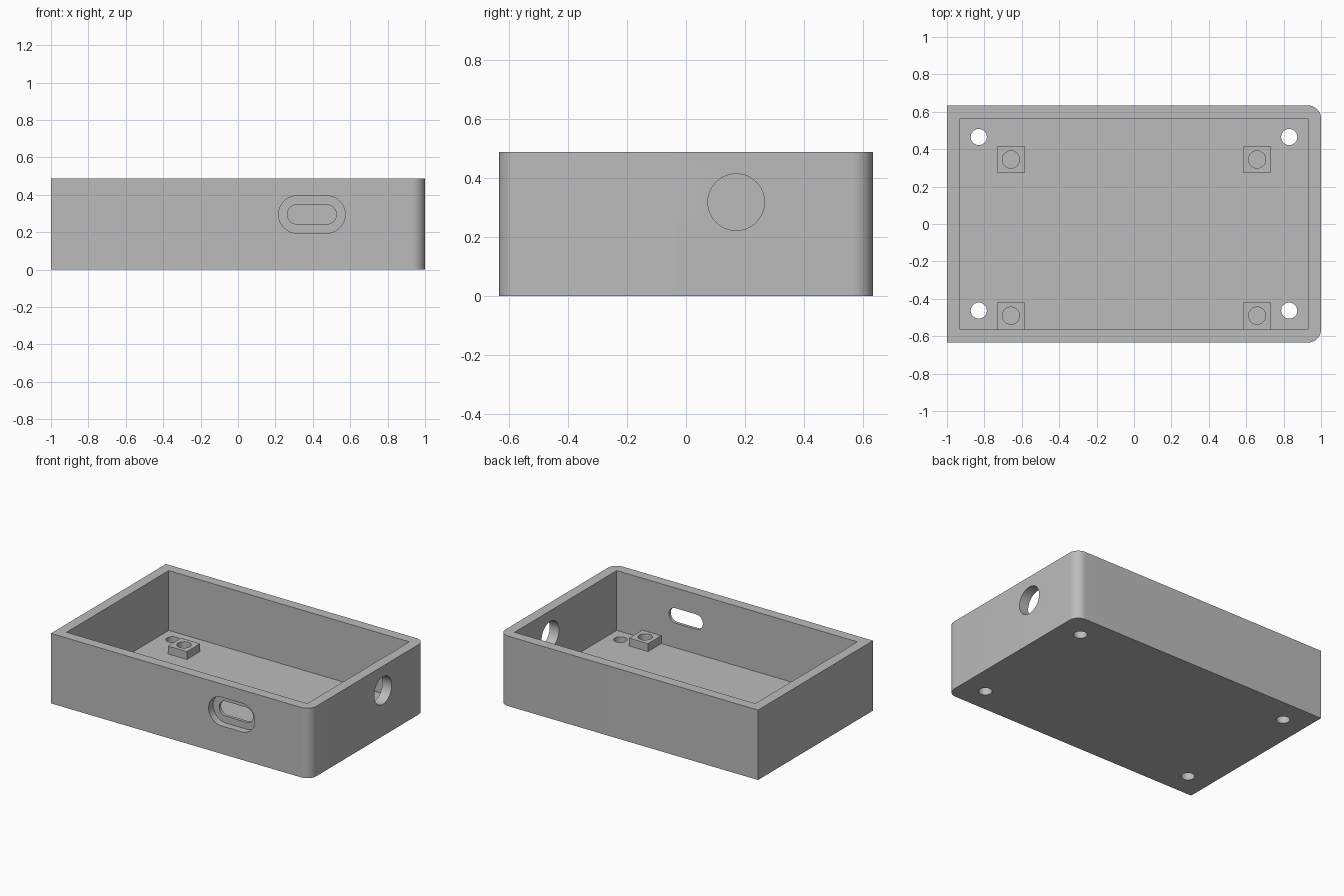
import bpy, bmesh, math

if "Cube" in bpy.data.objects:
    bpy.data.objects.remove(bpy.data.objects["Cube"])

HX, HY, HEIGHT = 1.0, 0.634, 0.488
WALL, FLOOR, PAD = 0.071, 0.071, 0.055

grey = bpy.data.materials.new("plain grey")
grey.use_nodes = True
grey.diffuse_color = (0.5, 0.5, 0.5, 1)
grey.node_tree.nodes["Principled BSDF"].inputs["Base Color"].default_value = (0.5, 0.5, 0.5, 1)


def arc(cx, cy, r, start, end, steps):
    """Points on an arc, angles in degrees."""
    angles = [math.radians(start + (end - start) * i / steps) for i in range(steps + 1)]
    return [(cx + r * math.cos(a), cy + r * math.sin(a)) for a in angles]


def rect(x0, x1, y0, y1):
    return [(x0, y0), (x1, y0), (x1, y1), (x0, y1)]


def circle(cx, cy, r):
    return arc(cx, cy, r, 0, 360, 48)[:-1]


def slot(cx, cy, half_w, r):
    d = half_w - r
    return arc(cx + d, cy, r, -90, 90, 24) + arc(cx - d, cy, r, 90, 270, 24)


def prism(name, outline, low, high, axis="z"):
    """Extrude an outline along an axis; the outline uses the other two axes."""
    place = {"x": lambda u, v: (low, u, v),
             "y": lambda u, v: (u, low, v),
             "z": lambda u, v: (u, v, low)}[axis]
    shift = [(high - low) * (axis == a) for a in "xyz"]
    bm = bmesh.new()
    face = bm.faces.new([bm.verts.new(place(u, v)) for u, v in outline])
    result = bmesh.ops.extrude_face_region(bm, geom=[face], use_keep_orig=True)
    top = [g for g in result["geom"] if isinstance(g, bmesh.types.BMVert)]
    bmesh.ops.translate(bm, verts=top, vec=shift)
    bmesh.ops.recalc_face_normals(bm, faces=bm.faces)
    mesh = bpy.data.meshes.new(name)
    bm.to_mesh(mesh)
    bm.free()
    mesh.materials.append(grey)
    obj = bpy.data.objects.new(name, mesh)
    bpy.context.collection.objects.link(obj)
    return obj


def select(obj):
    bpy.ops.object.select_all(action="DESELECT")
    obj.select_set(True)
    bpy.context.view_layer.objects.active = obj


def cut(obj, cutter):
    """Subtract the cutter and throw it away."""
    mod = obj.modifiers.new("cut", "BOOLEAN")
    mod.operation, mod.solver, mod.object = "DIFFERENCE", "EXACT", cutter
    select(obj)
    bpy.ops.object.modifier_apply(modifier=mod.name)
    bpy.data.objects.remove(cutter)


def finish(obj):
    select(obj)
    bpy.ops.object.shade_smooth_by_angle(angle=math.radians(30))


# Tray body: square corners on one end, rounded corners on the other
R = 0.07
outline = ([(-HX, HY), (-HX, -HY)]
           + arc(HX - R, R - HY, R, -90, 0, 12)
           + arc(HX - R, HY - R, R, 0, 90, 12))
tray = prism("tray", outline, 0, HEIGHT)
ix, iy = HX - WALL, HY - WALL
cut(tray, prism("cavity", rect(-ix, ix, -iy, iy), FLOOR, 1))

# Recessed slot in the front wall
cut(tray, prism("slot_recess", slot(0.395, 0.295, 0.178, 0.1), -1, -HY + 0.05, "y"))
cut(tray, prism("slot_opening", slot(0.395, 0.295, 0.131, 0.052), -1, -0.4, "y"))

# Round opening in the end wall
cut(tray, prism("round_opening", circle(0.17, 0.318, 0.096), 0.8, 1.2, "x"))

# Screw holes through the floor
for x in (-0.83, 0.83):
    for y in (-0.463, 0.465):
        cut(tray, prism("screw_hole", circle(x, y, 0.043), -0.2, 0.2))
finish(tray)

# Square standoffs with blind round holes
S = 0.073
for side, x in (("right", -0.658), ("left", 0.658)):
    for end, y in (("front", S - iy), ("back", 0.345)):
        pad = prism(f"standoff_{end}_{side}", rect(x - S, x + S, y - S, y + S),
                    FLOOR, FLOOR + PAD)
        cut(pad, prism("standoff_hole", circle(x, y, 0.046), 0, 1))
        finish(pad)
